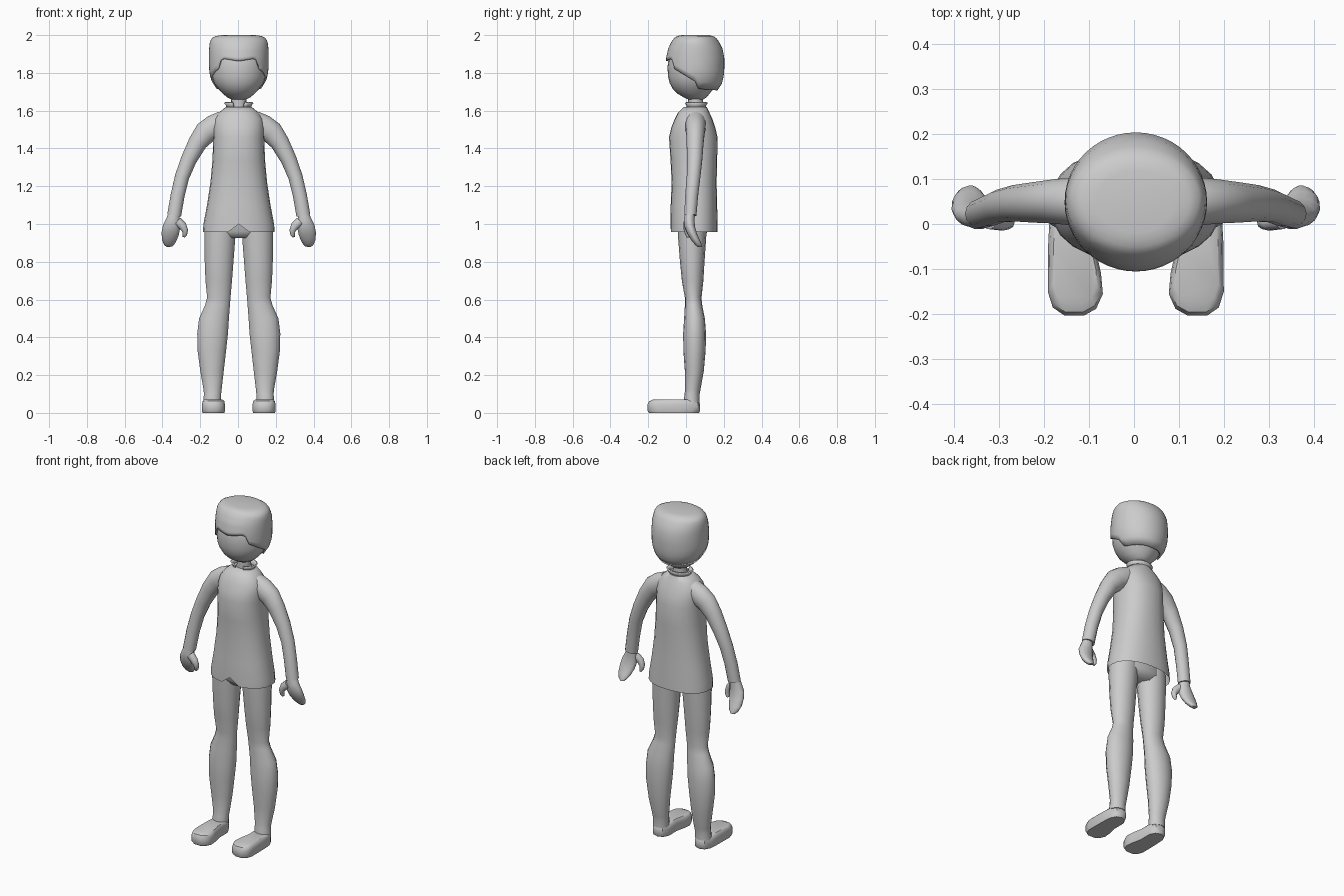
import bpy, bmesh, math
from mathutils import Vector

DX = 0.004  # body centre line


def finish(name, bm, angle=50, thick=0.0):
    for v in bm.verts:
        v.co.x += DX
    bmesh.ops.recalc_face_normals(bm, faces=bm.faces)
    me = bpy.data.meshes.new(name)
    bm.to_mesh(me)
    bm.free()
    ob = bpy.data.objects.new(name, me)
    bpy.context.collection.objects.link(ob)
    if thick:
        mod = ob.modifiers.new("thickness", 'SOLIDIFY')
        mod.thickness = thick
        mod.offset = -1
    bpy.ops.object.select_all(action='DESELECT')
    ob.select_set(True)
    bpy.context.view_layer.objects.active = ob
    bpy.ops.object.shade_smooth_by_angle(angle=math.radians(angle))
    return ob


def skin(rings, caps=(True, True), closed=True):
    """Join rings of points with quads."""
    bm = bmesh.new()
    vs = [[bm.verts.new(p) for p in r] for r in rings]
    n = len(vs[0])
    for a, b in zip(vs, vs[1:]):
        for i in range(n if closed else n - 1):
            j = (i + 1) % n
            bm.faces.new((a[i], a[j], b[j], b[i]))
    if caps[0]:
        bm.faces.new(vs[0])
    if caps[1]:
        bm.faces.new(vs[-1])
    return bm


def power(v, p):
    return math.copysign(abs(v) ** (2 / p), v)


def level(rows, n=16, p=2.0, side=1):
    """Horizontal rings from extents (x0, x1, y0, y1, z); point 0 faces front."""
    out = []
    for x0, x1, y0, y1, z in rows:
        cx, cy, rx, ry = (x0 + x1) / 2, (y0 + y1) / 2, (x1 - x0) / 2, (y1 - y0) / 2
        out.append([Vector((side * (cx + rx * power(math.sin(a), p)), cy - ry * power(math.cos(a), p), z))
                    for a in (math.tau * i / n for i in range(n))])
    return out


def tube(rows, n=14, side=1):
    """Rings across a bent path (x, y, z, half width, half depth)."""
    out = []
    for k, (x, y, z, w, d) in enumerate(rows):
        a, b = rows[max(k - 1, 0)], rows[min(k + 1, len(rows) - 1)]
        t = Vector((b[0] - a[0], 0, b[2] - a[2])).normalized()
        u = Vector((t.z, 0, -t.x))
        ring = []
        for i in range(n):
            q = math.tau * i / n
            c = Vector((x, y, z)) + u * w * math.cos(q) + Vector((0, d * math.sin(q), 0))
            ring.append(Vector((side * c.x, c.y, c.z)))
        out.append(ring)
    return out


def interp(table, t):
    for a, b in zip(table, table[1:]):
        if t <= b[0]:
            f = (t - a[0]) / (b[0] - a[0])
            return [p + (q - p) * f for p, q in zip(a, b)][1:]
    return table[-1][1:]


# Shirt body, open at the hem with a small front notch
shirt = [(.19, -.083, .168, .957), (.187, -.083, .167, 1.0), (.168, -.081, .165, 1.1), (.15, -.076, .162, 1.22),
         (.139, -.082, .165, 1.34), (.135, -.09, .167, 1.46), (.137, -.078, .155, 1.51), (.13, -.06, .14, 1.555),
         (.105, -.042, .124, 1.59), (.068, -.012, .11, 1.62)]
rings = level([(-h, h, a, b, z) for h, a, b, z in shirt], 24, 2.25)
rings[0][0].z = 1.0
rings[1][0].z = 1.03
finish("shirt", skin(rings, (False, True)), 60)

# Collar band with a gap at the front
band = []
for r, z in ((.056, 1.605), (.06, 1.63), (.072, 1.645)):
    band.append([Vector((r * math.sin(a), .052 - .055 / .07 * r * math.cos(a), z))
                 for a in (math.radians(25 + 310 * i / 20) for i in range(21))])
finish("collar", skin(band, (False, False), False), 50, .008)

# Neck
finish("neck", skin(level([(-.043, .043, .012, .092, 1.59), (-.04, .04, .012, .09, 1.64),
                           (-.042, .042, .01, .092, 1.70)])))

# Head
head = [(.03, .02, .085, 1.656), (.06, -.012, .108, 1.67), (.085, -.045, .125, 1.69), (.109, -.07, .145, 1.715),
        (.13, -.086, .165, 1.745), (.143, -.095, .178, 1.78), (.147, -.098, .185, 1.83), (.143, -.092, .182, 1.88),
        (.125, -.07, .165, 1.93), (.09, -.03, .13, 1.97)]
finish("head", skin(level([(-h, h, a, b, z) for h, a, b, z in head], 24)), 60)

# Hair shell: the lower edge follows a hairline given by angle from the front
hairline = [(0, 1.862), (30, 1.875), (37.5, 1.868), (42, 1.825), (50, 1.815), (71, 1.785), (93, 1.75),
            (98, 1.715), (180, 1.705)]
shape = [(1.70, .105, -.07, .160), (1.73, .13, -.09, .186), (1.77, .15, -.102, .198), (1.82, .157, -.106, .203),
         (1.88, .158, -.105, .203), (1.93, .157, -.094, .193), (1.965, .153, -.077, .175), (1.985, .142, -.062, .16),
         (1.996, .118, -.045, .143), (2.0, .085, -.02, .12)]
N, M = 48, 12
rings = []
for k in range(M + 1):
    t = 1 - (1 - k / M) ** 1.6
    ring = []
    for i in range(N):
        deg = 360 * i / N
        zb = interp(hairline, min(deg, 360 - deg))[0]
        z = zb + (2.0 - zb) * t
        h, y0, y1 = interp(shape, z)
        a = math.radians(deg)
        ring.append(Vector((h * math.sin(a), (y0 + y1) / 2 - (y1 - y0) / 2 * math.cos(a), z)))
    rings.append(ring)
finish("hair", skin(rings, (False, True)), 50, .01)

# Hips under the shirt hem
finish("hips", skin(level([(-.10, .10, -.02, .09, .925), (-.165, .165, -.045, .115, .96),
                           (-.165, .165, -.05, .12, 1.05)], 20)), 60)

leg = [(.008, .183, -.045, .11, 1.0), (.016, .184, -.042, .107, .93), (.026, .182, -.032, .098, .8),
       (.034, .178, -.022, .092, .7), (.042, .169, -.006, .082, .61), (.045, .18, -.006, .086, .57),
       (.05, .212, -.01, .1, .5), (.055, .222, -.015, .106, .42), (.065, .22, -.014, .104, .33),
       (.078, .205, -.006, .094, .22), (.09, .187, -.004, .076, .12), (.092, .186, -.008, .072, .1),
       (.094, .188, -.012, .072, .055)]
arm = [(.08, .05, 1.54, .06, .055), (.13, .05, 1.515, .064, .055), (.175, .05, 1.485, .061, .05),
       (.218, .048, 1.43, .05, .046), (.265, .046, 1.34, .042, .041), (.3, .04, 1.25, .038, .037),
       (.324, .03, 1.15, .037, .035), (.342, .023, 1.045, .037, .033)]
palm = [(.342, .02, 1.06, .028, .027), (.348, .017, 1.02, .037, .029), (.356, .02, .985, .046, .028),
        (.363, .032, .95, .046, .026), (.368, .05, .915, .039, .023), (.368, .065, .892, .028, .019),
        (.366, .074, .879, .014, .012)]
thumb = [(.325, .008, 1.015, .024, .02), (.297, .003, .99, .022, .018), (.284, .004, .965, .016, .016),
         (.286, .008, .942, .012, .012), (.291, .01, .93, .006, .006)]
sole = [(.115, -.203), (.158, -.203), (.184, -.185), (.195, -.15), (.194, -.04), (.19, .03), (.172, .064), (.14, .075),
        (.108, .064), (.09, .03), (.09, -.05), (.077, -.11), (.073, -.155), (.088, -.188)]

for side, tag in ((1, "left"), (-1, "right")):
    # Trouser leg, sleeve, mitten hand and thumb
    finish(tag + "_leg", skin(level(leg, 14, side=side)), 60)
    finish(tag + "_sleeve", skin(tube(arm, side=side)), 60)
    finish(tag + "_hand", skin(tube(palm, side=side)), 60)
    finish(tag + "_thumb", skin(tube(thumb, 10, side)), 60)
    # Shoe: sole outline stacked upward, shrinking at the top
    layers = []
    for s, z in ((.95, 0), (1, .01), (1, .045), (.94, .062), (.8, .07)):
        layers.append([Vector((side * (.135 + (x - .135) * s), -.065 + (y + .065) * s, z)) for x, y in sole])
    finish(tag + "_shoe", skin(layers), 40)
